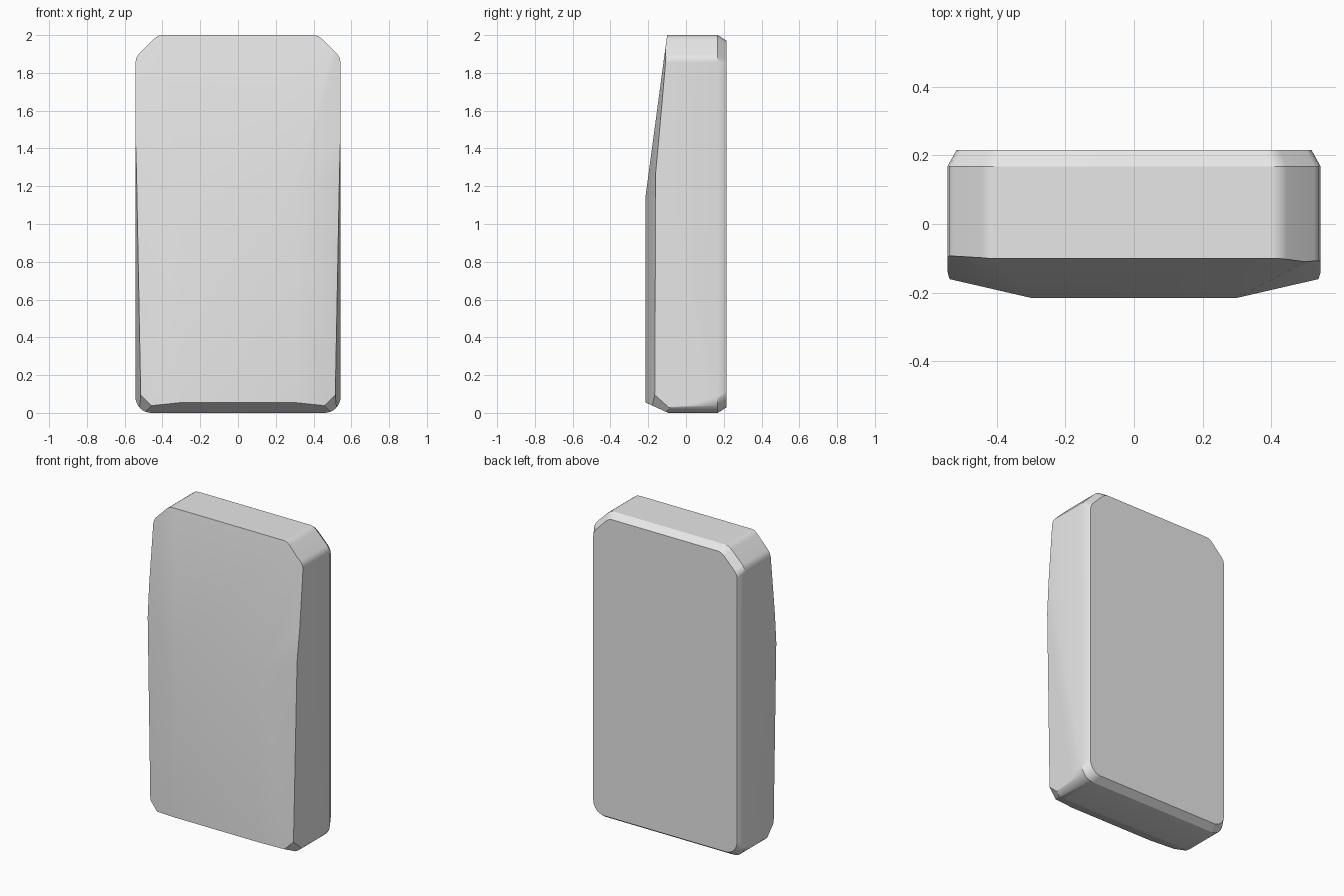
import bpy, bmesh, math
from mathutils import Vector

if "Cube" in bpy.data.objects:
    bpy.data.objects.remove(bpy.data.objects["Cube"])

grey = bpy.data.materials.new("plain grey")
grey.use_nodes = True
grey.diffuse_color = (0.8, 0.8, 0.8, 1)
grey.node_tree.nodes["Principled BSDF"].inputs["Base Color"].default_value = grey.diffuse_color

WIDTH, FRONT, BACK = 0.543, -0.215, 0.215
RADIUS = 0.085

# Right half of the outline: rounded bottom corner, clipped top corner
half = []
for i in range(9):
    a = math.radians(-90 + 90 * i / 8)
    half.append((WIDTH - RADIUS + RADIUS * math.cos(a), RADIUS + RADIUS * math.sin(a)))
half += [(WIDTH, 1.855), (0.538, 1.88), (0.525, 1.9), (0.445, 1.98), (0.425, 1.995), (0.4, 2)]
outline = half + [(-x, z) for x, z in reversed(half)]

# Solid slab with a chamfered back rim
bm = bmesh.new()
rings = []
for y, sx, sz in ((-0.3, 1, 1), (0.168, 1, 1), (BACK, 0.952, 0.97)):
    rings.append([bm.verts.new((x * sx, y, 1 + (z - 1) * sz)) for x, z in outline])
bm.faces.new(rings[0])
bm.faces.new(rings[-1])
n = len(outline)
for r0, r1 in zip(rings, rings[1:]):
    for i in range(n):
        j = (i + 1) % n
        bm.faces.new((r0[i], r0[j], r1[j], r1[i]))


def slice_off(a, b, c):
    """Cut away everything in front of the plane through three points."""
    a, b, c = Vector(a), Vector(b), Vector(c)
    normal = (b - a).cross(c - a).normalized()
    if normal.y > 0:
        normal.negate()
    geom = bm.verts[:] + bm.edges[:] + bm.faces[:]
    bmesh.ops.bisect_plane(bm, geom=geom, dist=1e-5, plane_co=a, plane_no=normal, clear_outer=True)
    rim = [e for e in bm.edges if e.is_boundary]
    if rim:
        bmesh.ops.holes_fill(bm, edges=rim, sides=0)


# Front face, sloping upper face and lower front edge
slice_off((0, FRONT, 0), (1, FRONT, 0), (0, FRONT, 1))
slice_off((0, FRONT, 1.14), (1, FRONT, 1.14), (0, -0.1, 2))
slice_off((0, FRONT, 0.055), (1, FRONT, 0.055), (0, -0.1, 0.003))

# Side facets, upper shoulders, side taper and lower corners
for s, top in ((1, (0.5, -0.112, 1.9)), (-1, (-0.42, -0.1, 2))):
    knee = (s * 0.3, FRONT, 1.14)
    edge = (s * 0.53, -0.162, 1.27)
    slice_off(knee, edge, (s * 0.3, FRONT, 0))
    slice_off(knee, edge, top)
    slice_off((s * WIDTH, -0.09, 1.2), (s * 0.516, -0.165, 0.15), (s * WIDTH, 0.1, 0.15))
    slice_off((s * 0.515, -0.16, 0.09), (s * 0.47, -0.16, 0.035), (s * 0.517, -0.09, 0.023))

bmesh.ops.remove_doubles(bm, verts=bm.verts[:], dist=0.0005)
bmesh.ops.recalc_face_normals(bm, faces=bm.faces[:])
mesh = bpy.data.meshes.new("body")
bm.to_mesh(mesh)
bm.free()
mesh.materials.append(grey)
body = bpy.data.objects.new("body", mesh)
bpy.context.collection.objects.link(body)

# Soft corners, crisp rims, flat large faces
bpy.ops.object.select_all(action="DESELECT")
body.select_set(True)
bpy.context.view_layer.objects.active = body
bpy.ops.object.shade_smooth_by_angle(angle=math.radians(30))
weighted = body.modifiers.new("flat faces", "WEIGHTED_NORMAL")
weighted.keep_sharp = True
